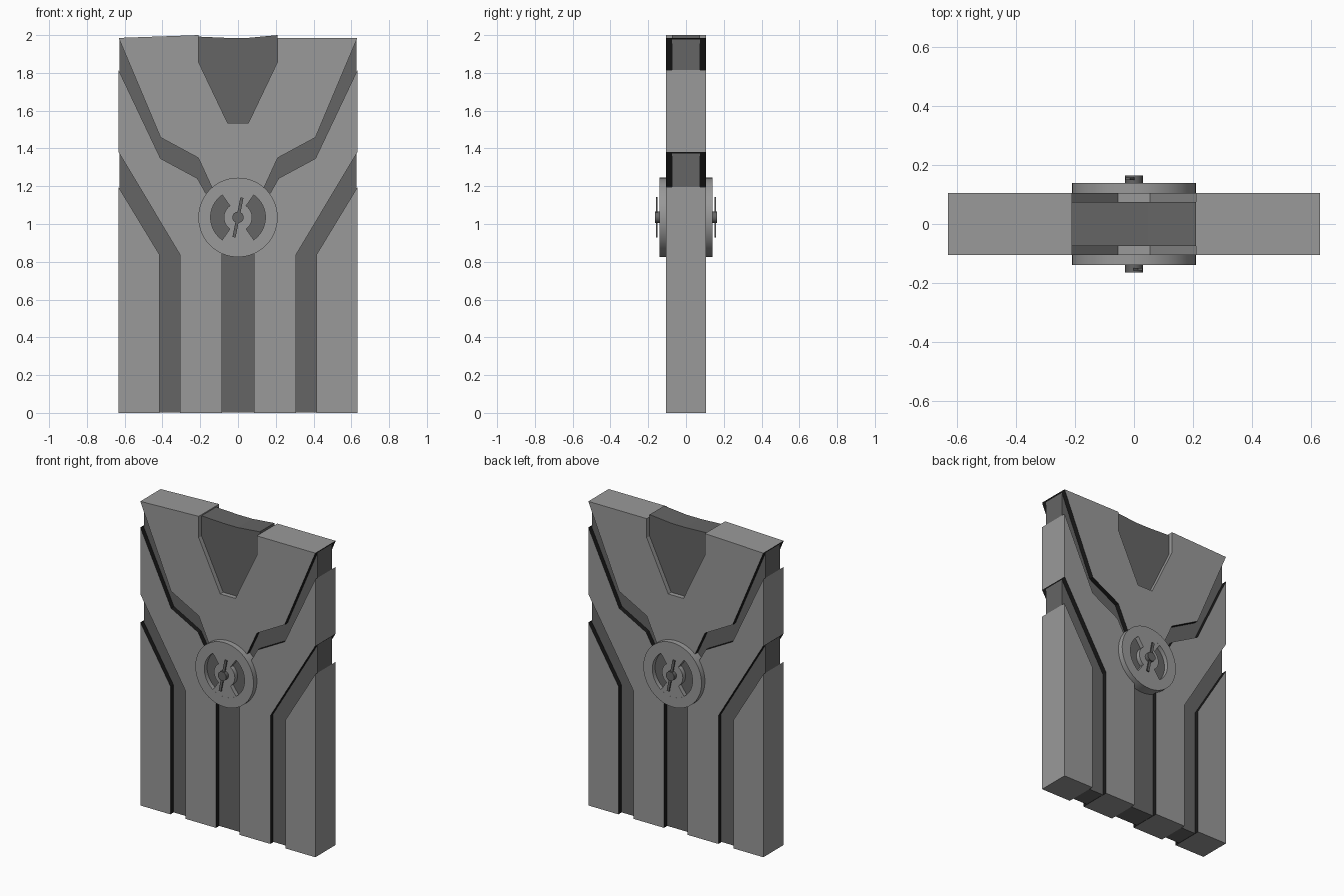
import bpy, bmesh, math
from mathutils import Matrix

if "Cube" in bpy.data.objects:
    bpy.data.objects.remove(bpy.data.objects["Cube"])


def material(name, v):
    m = bpy.data.materials.new(name)
    m.diffuse_color = (v, v, v, 1)
    m.use_nodes = True
    m.node_tree.nodes["Principled BSDF"].inputs["Base Color"].default_value = m.diffuse_color
    return m


LIGHT = material("light grey", 0.32)
DARK = material("dark grey", 0.13)
BLACK = material("groove black", 0.01)


def finish(bm, name, mats, smooth=False):
    bmesh.ops.recalc_face_normals(bm, faces=bm.faces)
    me = bpy.data.meshes.new(name)
    bm.to_mesh(me)
    bm.free()
    ob = bpy.data.objects.new(name, me)
    bpy.context.collection.objects.link(ob)
    for m in mats:
        me.materials.append(m)
    if smooth:
        bpy.ops.object.select_all(action='DESELECT')
        ob.select_set(True)
        bpy.context.view_layer.objects.active = ob
        bpy.ops.object.shade_smooth_by_angle(angle=math.radians(30))
    return ob


def prism(name, outline, y0, y1, mats, walls=False, smooth=False):
    """Extrude an x-z outline along y."""
    bm = bmesh.new()
    a = [bm.verts.new((x, y0, z)) for x, z in outline]
    b = [bm.verts.new((x, y1, z)) for x, z in outline]
    bm.faces.new(a)
    bm.faces.new(b[::-1])
    n = len(outline)
    for i in range(n):
        j = (i + 1) % n
        f = bm.faces.new((a[i], b[i], b[j], a[j]))
        c = f.calc_center_median()
        notch = abs(c.x) < 0.25 and c.z > 1.5
        if walls and abs(c.x) < 0.62 and 0.01 < c.z < 1.98 and not notch:
            f.material_index = 1
    return finish(bm, name, mats, smooth)


CZ = 1.035  # height of the lock disc


def circle(r, n):
    return [(r * math.cos(2 * math.pi * i / n), CZ + r * math.sin(2 * math.pi * i / n))
            for i in range(n)]


def ring(name, r0, r1, start, end, n, y, mat):
    """Ring sector spanning -y to y."""
    full = end - start >= 360
    bm = bmesh.new()
    rows = []
    for i in range(n if full else n + 1):
        t = math.radians(start + (end - start) * i / n)
        rows.append([bm.verts.new((r * math.cos(t), s, CZ + r * math.sin(t)))
                     for r, s in ((r0, -y), (r1, -y), (r1, y), (r0, y))])
    for i in range(n):
        p, q = rows[i], rows[(i + 1) % len(rows)]
        for k in range(4):
            l = (k + 1) % 4
            bm.faces.new((p[k], p[l], q[l], q[k]))
    if not full:
        bm.faces.new(rows[0])
        bm.faces.new(rows[-1][::-1])
    return finish(bm, name, [mat], True)


# Recessed core, seen in the grooves and the top notch
prism("core", [(-.628, .002), (.628, .002), (.628, 1.98), (.21, 1.98), (.21, 2),
               (.05, 1.985), (-.05, 1.985), (-.21, 1.992), (-.21, 1.98), (-.628, 1.98)],
      -.075, .075, [DARK])

# Upper raised panel with the notch
T = .105
prism("upper_panel", [(-.632, 1.985), (-.21, 2), (-.21, 1.86), (-.055, 1.535), (.055, 1.535),
                      (.21, 1.86), (.21, 1.985), (.632, 1.985), (.41, 1.458), (.21, 1.35),
                      (.1, 1.11), (-.1, 1.11), (-.21, 1.35), (-.41, 1.458)],
      -T, T, [LIGHT, BLACK], True)

# Side panels, mirrored
MIDDLE = [(.632, 1.815), (.41, 1.347), (.215, 1.242), (.085, 1.01), (.085, 0),
          (.307, 0), (.307, .837), (.632, 1.38)]
LOWER = [(.415, 0), (.632, 0), (.632, 1.195), (.415, .837)]
for side, s in (("right", 1), ("left", -1)):
    for part, pts in (("middle", MIDDLE), ("lower", LOWER)):
        prism(f"{part}_panel_{side}", [(s * x, z) for x, z in pts], -T, T, [LIGHT, BLACK], True)

# Lock disc with two recessed arc windows, running through the door
prism("disc_base", circle(.18, 48), -.112, .112, [DARK], smooth=True)
ring("disc_rim", .145, .21, 0, 360, 64, .14, LIGHT)
prism("disc_centre", circle(.075, 32), -.14, .14, [LIGHT], smooth=True)
ring("disc_bridge_top", .07, .147, 55, 125, 12, .1398, LIGHT)
ring("disc_bridge_bottom", .07, .147, 235, 305, 12, .1398, LIGHT)

# Hub and tilted needle on each face
for side, turn in (("front", 0), ("back", math.pi)):
    hub = prism(f"hub_{side}", circle(.03, 16), -.165, -.138, [DARK], smooth=True)
    needle = prism(f"needle_{side}", [(-.029, .932), (-.013, .928), (.029, 1.138), (.013, 1.142)],
                   -.158, -.15, [DARK])
    for ob in (hub, needle):
        ob.data.transform(Matrix.Rotation(turn, 4, 'Z'))
